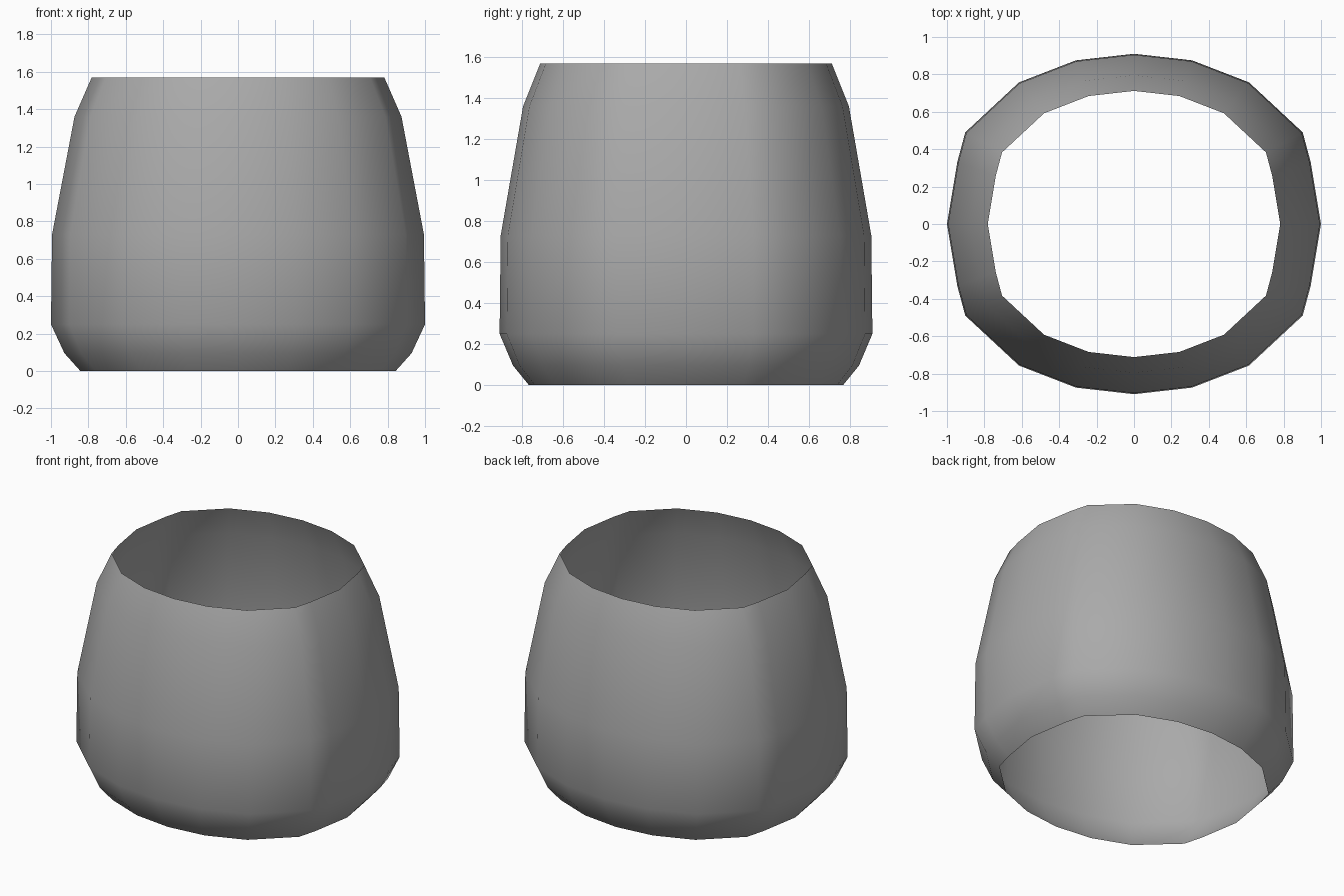
import bpy
import bmesh

cube = bpy.data.objects.get("Cube")
if cube:
    bpy.data.objects.remove(cube, do_unlink=True)

# Flat grey material
grey = bpy.data.materials.new("plain grey")
grey.use_nodes = True
colour = (0.4, 0.4, 0.4, 1)
grey.diffuse_color = colour
grey.node_tree.nodes["Principled BSDF"].inputs["Base Color"].default_value = colour

# Quarter outline of the rounded cross-section, mirrored to a full ring
quarter = [(1, 0), (0.945, 0.33), (0.902, 0.49), (0.615, 0.757), (0.31, 0.875), (0, 0.91)]
half = quarter + [(-x, y) for x, y in reversed(quarter[:-1])]
outline = half + [(-x, -y) for x, y in half[1:-1]]

# Side profile: height and scale of each ring
profile = [(0, 0.843), (0.095, 0.928), (0.25, 1), (0.73, 0.994), (1.36, 0.874), (1.57, 0.782)]

# Open barrel-shaped shell
bm = bmesh.new()
rings = [[bm.verts.new((x * s, y * s, z)) for x, y in outline] for z, s in profile]
count = len(outline)
for low, high in zip(rings, rings[1:]):
    for i in range(count):
        j = (i + 1) % count
        bm.faces.new((low[i], low[j], high[j], high[i]))
for face in bm.faces:
    face.smooth = True

mesh = bpy.data.meshes.new("open_shell")
bm.to_mesh(mesh)
bm.free()
mesh.materials.append(grey)
shell = bpy.data.objects.new("open_shell", mesh)
bpy.context.collection.objects.link(shell)
